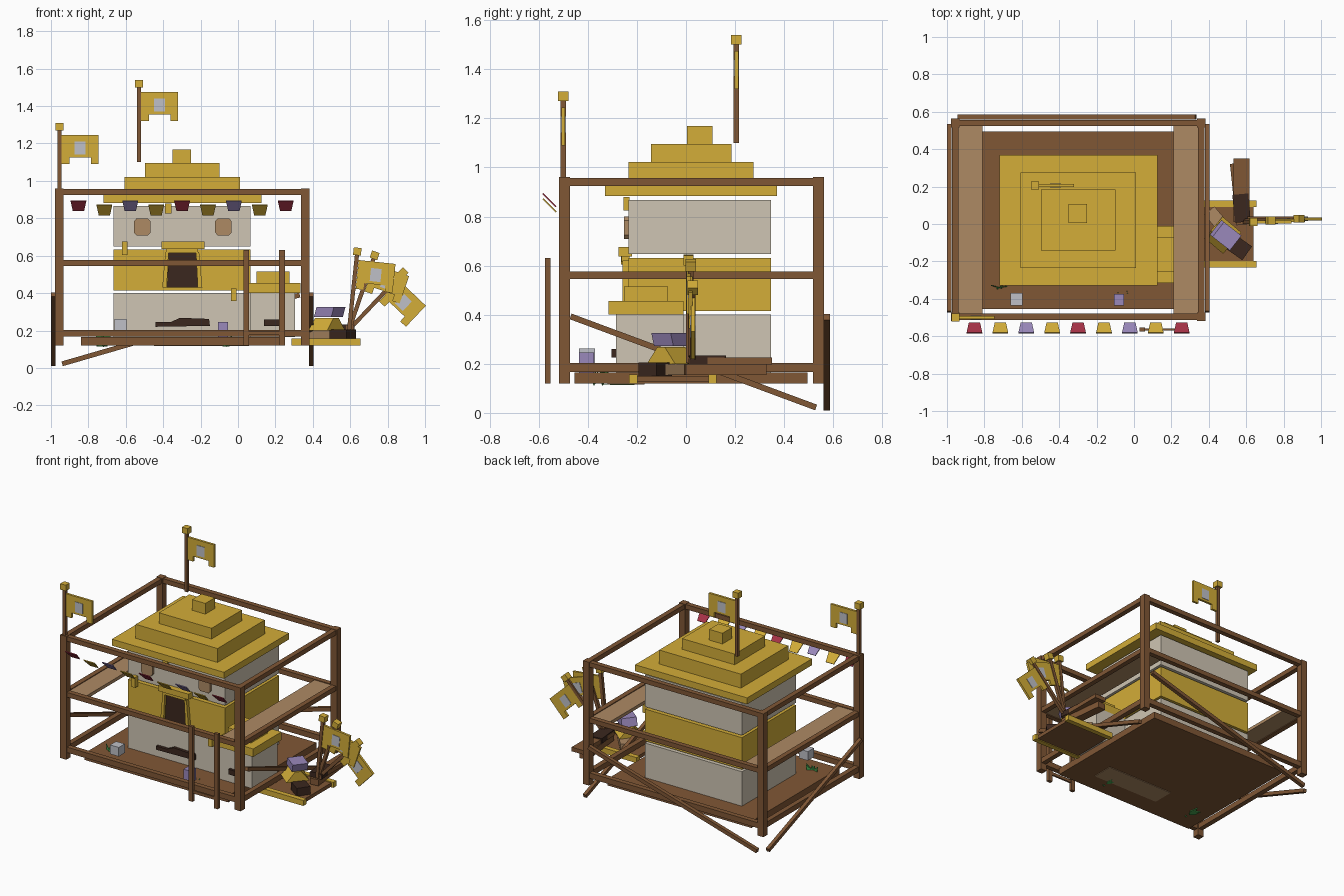
import bpy, bmesh, math
from mathutils import Vector, Matrix

cube = bpy.data.objects.get("Cube")
if cube:
    bpy.data.objects.remove(cube, do_unlink=True)


def material(name, rgb):
    """Flat material from 0-255 display values, stored as linear."""
    lin = [((c / 255 + 0.055) / 1.055) ** 2.4 for c in rgb] + [1]
    m = bpy.data.materials.new(name)
    m.use_nodes = True
    m.diffuse_color = lin
    m.node_tree.nodes["Principled BSDF"].inputs["Base Color"].default_value = lin
    return m


GOLD = material("gold", (211, 173, 56))
WOOD = material("brown_wood", (128, 87, 53))
DARK = material("dark_wood", (59, 39, 30))
STONE = material("pale_stone", (207, 197, 179))
TAN = material("tan_wood", (174, 138, 100))
SILVER = material("silver_grey", (191, 192, 199))
PURPLE = material("purple_cloth", (154, 136, 187))
RED = material("red_cloth", (166, 50, 70))
GREEN = material("green_leaf", (72, 166, 80))


def add_mesh(name, bm, mat, matrix=None):
    bmesh.ops.recalc_face_normals(bm, faces=bm.faces)
    me = bpy.data.meshes.new(name)
    bm.to_mesh(me)
    bm.free()
    me.materials.append(mat)
    ob = bpy.data.objects.new(name, me)
    if matrix:
        ob.matrix_world = matrix
    bpy.context.collection.objects.link(ob)
    return ob


def box(name, mat, x, y, z, matrix=None):
    """Box from (low, high) ranges along each axis."""
    bm = bmesh.new()
    mid = Vector([(a + b) / 2 for a, b in (x, y, z)])
    size = [b - a for a, b in (x, y, z)]
    bmesh.ops.create_cube(bm, size=1, matrix=Matrix.Translation(mid) @ Matrix.Diagonal((*size, 1)))
    return add_mesh(name, bm, mat, matrix)


def turned(centre, turn):
    return Matrix.Translation(centre) @ Matrix.Rotation(math.radians(turn), 4, 'Z')


def turned_box(name, mat, centre, size, turn):
    return box(name, mat, *[(-s / 2, s / 2) for s in size], turned(centre, turn))


def beam(name, mat, p, q, w):
    """Square beam between two points."""
    p, q = Vector(p), Vector(q)
    m = Matrix.Translation(p) @ (q - p).to_track_quat('Z', 'Y').to_matrix().to_4x4()
    return box(name, mat, (-w / 2, w / 2), (-w / 2, w / 2), (0, (q - p).length), m)


def plate(name, mat, outline, depth, matrix=None):
    """Outline in the local xz plane, thickened along y."""
    bm = bmesh.new()
    f = bm.faces.new([bm.verts.new((x, -depth / 2, z)) for x, z in outline])
    ext = bmesh.ops.extrude_face_region(bm, geom=[f])["geom"]
    bmesh.ops.translate(bm, vec=(0, depth, 0), verts=[v for v in ext if isinstance(v, bmesh.types.BMVert)])
    return add_mesh(name, bm, mat, matrix)


def banner(name, base, lean=0):
    """Pole with a gold cap and a notched flag, leaning towards +x."""
    m = Matrix.Translation(base) @ Matrix.Rotation(math.radians(lean), 4, 'Y')
    box(name + "_pole", WOOD, (-.011, .011), (-.011, .011), (0, .4), m)
    box(name + "_cap", GOLD, (-.021, .021), (-.021, .021), (.4, .44), m)
    plate(name + "_flag", GOLD, [(.012, .375), (.21, .375), (.21, .22), (.168, .22), (.168, .255),
                                 (.054, .255), (.054, .22), (.012, .22)], .016, m)
    box(name + "_emblem", SILVER, (.082, .14), (-.011, .011), (.27, .34), m)


# Scaffold frame: posts, rails and braces
X0, X1, Y0, Y1 = -.955, .36, -.495, .54
for side, x in (("right", X0), ("left", X1)):
    for end, y in (("front", Y0), ("back", Y1)):
        box(f"{end}_{side}_post", WOOD, (x - .023, x + .023), (y - .023, y + .023), (.12, .96))
for level, a, b in (("low", .167, .204), ("middle", .545, .577), ("top", .925, .957)):
    for end, y in (("front", Y0), ("back", Y1)):
        box(f"{level}_{end}_rail", WOOD, (X0, X1), (y - .017, y + .017), (a, b))
    for side, x in (("right", X0), ("left", X1)):
        box(f"{level}_{side}_rail", WOOD, (x - .017, x + .017), (Y0, Y1), (a, b))
for side, x in (("right", -.988), ("left", .392)):
    beam(f"{side}_brace", WOOD, (x, -.47, .393), (x, .53, .022), .024)
beam("back_brace", WOOD, (.33, .573, .39), (-.94, .573, .022), .026)

# Floor and raised walkways
box("floor", WOOD, (-.84, .245), (-.455, .495), (.12, .165))
box("floor_patch", TAN, (-.45, .06), (-.32, -.17), (.116, .12))
box("right_walkway", TAN, (-.945, -.81), (-.48, .53), (.55, .572))
box("left_walkway", TAN, (.21, .345), (-.48, .53), (.55, .572))

# Stacked building: alternating stone and gold storeys with narrow gaps
BX, BY = (-.665, .067), (-.235, .347)
box("lower_storey", STONE, BX, BY, (.165, .4))
box("middle_storey", GOLD, BX, BY, (.415, .632))
box("upper_storey", STONE, BX, BY, (.648, .867))
box("roof_slab", GOLD, (-.72, .125), (-.33, .37), (.883, .927))
box("roof_tier_low", GOLD, (-.607, .01), (-.235, .275), (.927, 1.022))
box("roof_tier_mid", GOLD, (-.497, -.1), (-.142, .185), (1.022, 1.095))
box("roof_tier_top", GOLD, (-.35, -.25), (.005, .107), (1.095, 1.168))

# Side annex
box("annex_wall", STONE, (.065, .305), (-.285, -.01), (.165, .4))
box("annex_roof", GOLD, (.06, .335), (-.315, -.01), (.4, .455))
box("annex_roof_cap", GOLD, (.1, .275), (-.253, -.073), (.455, .515))

# Doorway, windows and wall fittings
plate("door", DARK, [(-.38, .43), (-.215, .43), (-.225, .62), (-.37, .62)], .009,
      Matrix.Translation((0, -.239, 0)))
for name, s in (("right", -1), ("left", 1)):
    plate(f"{name}_door_jamb", GOLD, [(-.298 + s * x, z) for x, z in
                                      ((.083, .43), (.107, .43), (.09, .62), (.073, .62))],
          .03, Matrix.Translation((0, -.244, 0)))
box("door_lintel", GOLD, (-.385, -.215), (-.262, -.23), (.615, .637))
box("door_canopy", GOLD, (-.41, -.18), (-.276, -.22), (.637, .675))
for i, x in enumerate((-.512, -.078)):
    plate(f"window_{i}", TAN, [(-.044, -.03), (-.03, -.046), (.03, -.046), (.044, -.03),
                               (.044, .03), (.03, .046), (-.03, .046), (-.044, .03)],
          .022, Matrix.Translation((x, -.241, .754)))
box("wall_ornament", GOLD, (-.39, -.355), (-.255, -.23), (.825, .88))
box("upper_lamp", GOLD, (-.62, -.59), (-.265, -.232), (.605, .675))
box("lower_lamp", GOLD, (-.038, -.008), (-.27, -.232), (.358, .425))
plate("lower_vent", DARK, [(-.44, .22), (-.15, .225), (-.155, .262), (-.31, .268), (-.36, .245), (-.44, .245)],
      .03, Matrix.Translation((0, -.24, 0)))
box("annex_vent", DARK, (.14, .22), (-.303, -.28), (.225, .26))

# Boxes on the floor
box("pale_crate", SILVER, (-.66, -.595), (-.435, -.37), (.2, .262))
box("purple_crate", PURPLE, (-.107, -.053), (-.435, -.375), (.165, .245))

# Plants: upright leaves, and one flat leaf hanging under the floor
LEAF = [(0, 0), (.035, .03), (.045, .09), (.015, .06), (-.01, .08), (-.02, .03)]
for i, (x, y, size) in enumerate(((-.72, -.34, 1), (-.06, -.375, .65))):
    for turn in (10, 35, 165):
        plate(f"plant_{i}_leaf", GREEN, LEAF, .004, turned((x, y, .112), turn) @ Matrix.Scale(size, 4))
    plate(f"plant_{i}_hanging_leaf", GREEN, LEAF, .005,
          turned((x, y + .03, .117), 20) @ Matrix.Rotation(math.radians(90), 4, 'X')
          @ Matrix.Scale(size, 4) @ Matrix.Scale(-1, 4, (0, 0, 1)))

# Banners on the frame, the roof and the side cart
banner("post_banner", (-.955, -.5, .87))
banner("roof_banner", (-.53, .205, 1.1))
for i, lean in enumerate((6, 19, 43.5)):
    banner(f"cart_banner_{i}", (.594, .01 + .009 * i, .205), lean)

# Bunting across the front
for i in range(9):
    mat = (RED, GOLD, PURPLE, GOLD)[i % 4]
    z = .867 if i % 2 == 0 else .845
    m = Matrix.Translation((-.853 + i * .1385, -.556, z)) @ Matrix.Rotation(math.radians(45), 4, 'X')
    plate(f"bunting_{i}", mat, [(-.042, .038), (.042, .038), (.03, -.038), (-.03, -.038)], .006, m)

# Front stakes and the rung joining them
for i, x in enumerate((.045, .235)):
    box(f"front_stake_{i}", WOOD, (x - .015, x + .015), (-.575, -.553), (.12, .63))
box("stake_rung", WOOD, (.045, .235), (-.57, -.558), (.175, .195))

# Side cart with its load
box("cart_bed", WOOD, (.3, .64), (-.215, .105), (.125, .15))
for i, y in enumerate((-.215, .108)):
    box(f"cart_edge_{i}", GOLD, (.285, .655), (y - .017, y + .017), (.12, .157))
turned_box("cart_log", DARK, (.56, -.125, .177), (.11, .09, .055), -35)
turned_box("cart_block", DARK, (.575, .085, .216), (.085, .15, .035), 5)
turned_box("lower_plank", WOOD, (.56, .16, .176), (.06, .33, .042), 6)
turned_box("upper_plank", WOOD, (.575, .18, .212), (.085, .34, .028), 0)
turned_box("tan_plank", TAN, (.48, -.02, .177), (.24, .07, .045), -50)
plate("gold_bundle", GOLD, [(-.075, .2), (.075, .2), (.02, .268), (-.02, .268)], .13, turned((.475, -.06, 0), 50))
plate("purple_bundle", PURPLE, [(-.068, .272), (.05, .272), (.068, .325), (-.05, .325)], .1, turned((.49, -.06, 0), -38))
